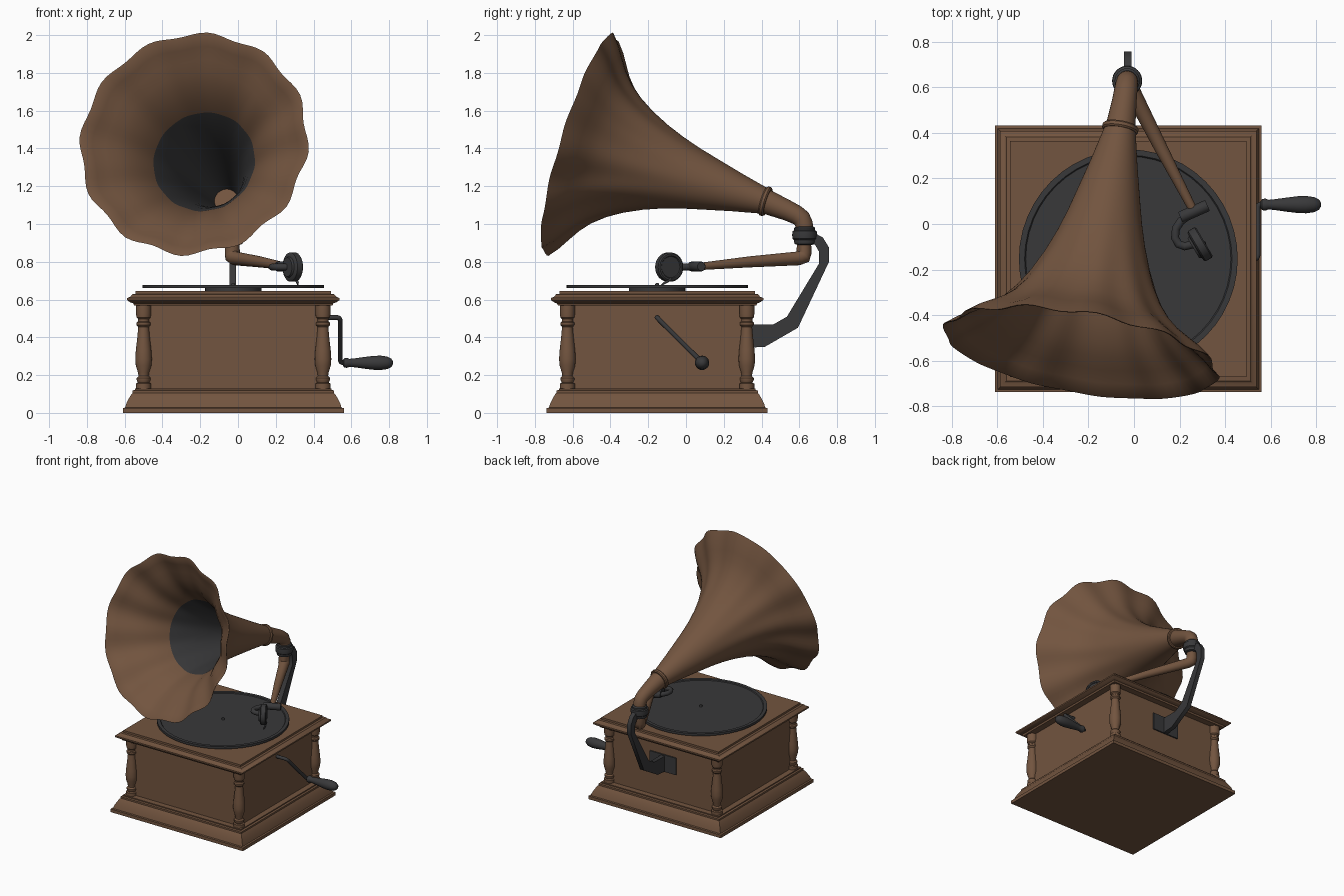
import bpy, bmesh, math
from mathutils import Vector

if "Cube" in bpy.data.objects:
    bpy.data.objects.remove(bpy.data.objects["Cube"])

def material(name, col):
    m = bpy.data.materials.new(name)
    m.diffuse_color = (*col, 1)
    m.use_nodes = True
    m.node_tree.nodes["Principled BSDF"].inputs["Base Color"].default_value = m.diffuse_color
    return m

WOOD = material("brown_wood", (0.17, 0.09, 0.05))
DARK = material("dark_metal", (0.04, 0.04, 0.042))
CX, CY = -0.025, -0.153          # centre of the case

def finish(name, bm, mats, angle=35):
    bmesh.ops.recalc_face_normals(bm, faces=bm.faces)
    me = bpy.data.meshes.new(name)
    bm.to_mesh(me)
    bm.free()
    ob = bpy.data.objects.new(name, me)
    bpy.context.collection.objects.link(ob)
    for m in mats:
        me.materials.append(m)
    bpy.ops.object.select_all(action='DESELECT')
    bpy.context.view_layer.objects.active = ob
    ob.select_set(True)
    bpy.ops.object.shade_smooth_by_angle(angle=math.radians(angle))
    return ob

def loft(name, rings, mats, cap=True, dark=None, angle=35):
    """Skin a list of point rings; dark(i) picks the second material per band."""
    bm = bmesh.new()
    vs = [[bm.verts.new(p) for p in r] for r in rings]
    n = len(vs[0])
    for i in range(len(vs) - 1):
        for j in range(n):
            k = (j + 1) % n
            f = bm.faces.new((vs[i][j], vs[i][k], vs[i + 1][k], vs[i + 1][j]))
            if dark and dark(i):
                f.material_index = 1
    if cap:
        bm.faces.new(vs[0])
        bm.faces.new(vs[-1])
    return finish(name, bm, mats, angle)

def lathe(name, profile, origin, mat, axis=(0, 0, 1), seg=32):
    """Revolve (radius, height) points; seg=4 gives square mouldings."""
    q = Vector(axis).to_track_quat('Z', 'Y')
    s, ph = (math.sqrt(2), math.pi / 4) if seg == 4 else (1, 0)
    rings = [[Vector(origin) + q @ Vector((r * s * math.cos(ph + j * math.tau / seg),
              r * s * math.sin(ph + j * math.tau / seg), h)) for j in range(seg)]
             for r, h in profile]
    return loft(name, rings, [mat])

def sweep(name, pts, radii, mat, seg=20):
    """Round tube of changing radius along a path."""
    P = [Vector(p) for p in pts]
    rings, prev, q = [], None, None
    for i, p in enumerate(P):
        t = Vector((0, 0, 0))
        if i > 0:
            t += (p - P[i - 1]).normalized()
        if i < len(P) - 1:
            t += (P[i + 1] - p).normalized()
        t.normalize()
        q = t.to_track_quat('Z', 'Y') if prev is None else prev.rotation_difference(t) @ q
        prev = t
        r = radii[i] if isinstance(radii, (list, tuple)) else radii
        rings.append([p + q @ Vector((r * math.cos(a), r * math.sin(a), 0))
                      for a in (j * math.tau / seg for j in range(seg))])
    return loft(name, rings, [mat], angle=50)

def box(name, x, y, z, mat):
    rings = [[(x[0], y[0], h), (x[1], y[0], h), (x[1], y[1], h), (x[0], y[1], h)] for h in z]
    return loft(name, rings, [mat])

# ---- case: base moulding, body, lid moulding, corner columns
o = (CX, CY, 0)
lathe("base_moulding", [(.585, 0), (.585, .025), (.573, .028), (.566, .05), (.552, .078),
                        (.54, .098), (.533, .105), (.533, .118), (.52, .122), (.52, .13)], o, WOOD, seg=4)
lathe("case_body", [(.475, .12), (.475, .58)], o, WOOD, seg=4)
lathe("lid_moulding", [(.525, .568), (.53, .58), (.545, .585), (.562, .597), (.562, .608),
                       (.545, .615), (.535, .628), (.518, .63), (.518, .645)], o, WOOD, seg=4)
column = [(.04, .125), (.04, .155), (.03, .16), (.037, .175), (.037, .185), (.027, .195),
          (.03, .215), (.041, .25), (.044, .285), (.041, .33), (.033, .4), (.028, .455),
          (.037, .465), (.037, .478), (.029, .485), (.029, .497), (.037, .505), (.04, .525), (.04, .575)]
for sx in (-1, 1):
    for sy in (-1, 1):
        lathe("corner_column", column, (CX + sx * .475, CY + sy * .475, 0), WOOD, seg=20)

# ---- turntable and record
lathe("turntable_hub", [(.15, .64), (.15, .662)], o, DARK)
lathe("record", [(.48, .66), (.48, .678), (.455, .678), (.45, .672), (.02, .672)], o, DARK, seg=48)
lathe("spindle", [(.01, .66), (.01, .682), (.006, .688)], o, DARK, seg=12)

# ---- horn: fluted flare, dark inside the throat
N0 = Vector((-.06, .42, 1.12))
AX = Vector((-.165, -.94, .29)).normalized()
prof = [(0, .068), (.16, .103), (.32, .142), (.42, .167), (.52, .197), (.62, .234), (.72, .28),
        (.8, .327), (.87, .382), (.92, .437), (.96, .495), (1.0, .555), (1.045, .607)]
path = prof + [(t, r - .008) for t, r in reversed(prof)]
q = AX.to_track_quat('Z', 'Y')
rings = []
for t, r in path:
    k = max(0, (t - .3) / .745) ** 2
    ring = []
    for j in range(96):
        a = j * math.tau / 96
        w = math.cos(12 * a + .8)
        rr = r * (1 + .02 * k * w)
        ring.append(N0 + q @ Vector((rr * math.cos(a), rr * math.sin(a), t - .006 * k * w)))
    rings.append(ring)
n = len(prof)
loft("horn", rings, [WOOD, DARK], cap=False,
     dark=lambda i: i >= n and path[i][0] < .75, angle=60)
lathe("horn_collar", [(.06, -.014), (.074, -.014), (.08, -.007), (.08, .007), (.074, .014), (.06, .014)],
      N0, WOOD, axis=AX)

# ---- elbow from the joint to the horn
sweep("horn_elbow", [(-.03, .627, .96), (-.03, .625, 1.0), (-.032, .612, 1.028), (-.036, .585, 1.048),
                     (-.042, .54, 1.07), N0], [.046, .047, .049, .051, .054, .066], WOOD, 28)
lathe("swivel_joint", [(.04, .89), (.053, .895), (.056, .905), (.056, .915), (.064, .922), (.066, .943),
                       (.064, .962), (.055, .967), (.055, .98), (.045, .988)], (-.03, .628, 0), DARK)

# ---- tone arm with gooseneck, sound box and needle
sweep("tone_arm", [(-.03, .625, .91), (-.03, .625, .85), (-.027, .619, .828), (-.015, .595, .818),
                   (.12, .33, .799), (.255, .07, .775)], [.037, .04, .042, .037, .029, .019], WOOD, 24)
lathe("arm_sleeve", [(.023, -.065), (.026, -.06), (.026, .06), (.023, .065)],
      (.263, .055, .775), DARK, axis=(.9, .4, 0), seg=20)
sweep("gooseneck", [(.235, .035, .772), (.205, .012, .772), (.184, -.02, .772), (.18, -.06, .772),
                    (.195, -.088, .772), (.222, -.098, .772), (.275, -.085, .772)], .018, DARK, 16)
lathe("sound_box", [(.05, -.032), (.055, -.022), (.07, -.02), (.077, -.014), (.077, .018), (.07, .024),
                    (.06, .024), (.056, .018), (.01, .018)], (.288, -.09, .772), DARK, axis=(.85, .5, 0))
sweep("needle", [(.305, -.08, .71), (.315, -.11, .69), (.318, -.13, .676)], [.009, .007, .003], DARK, 8)

# ---- rear support strap and its wall plate
strap = [(.64, .96), (.667, .96), (.725, .928), (.757, .875), (.757, .80), (.593, .451), (.418, .35),
         (.33, .345), (.33, .467), (.46, .467), (.534, .509), (.704, .79), (.704, .854), (.683, .891), (.64, .9)]
loft("support_strap", [[(x, y, z) for y, z in strap] for x in (-.044, -.01)], [DARK])
box("support_plate", (-.142, .088), (.31, .332), (.34, .475), DARK)

# ---- crank
sweep("crank_rod", [(.43, CY, .505), (.525, CY, .505), (.537, CY + .004, .501), (.541, CY + .014, .49),
                    (.541, .07, .282), (.545, .08, .27), (.556, .085, .265), (.6, .085, .265)], .013, DARK, 14)
lathe("crank_handle", [(.015, .555), (.024, .562), (.027, .575), (.021, .59), (.024, .62), (.031, .67),
                       (.037, .72), (.038, .755), (.033, .79), (.022, .812), (.008, .82)],
      (0, .085, .265), DARK, axis=(1, 0, 0), seg=24)
